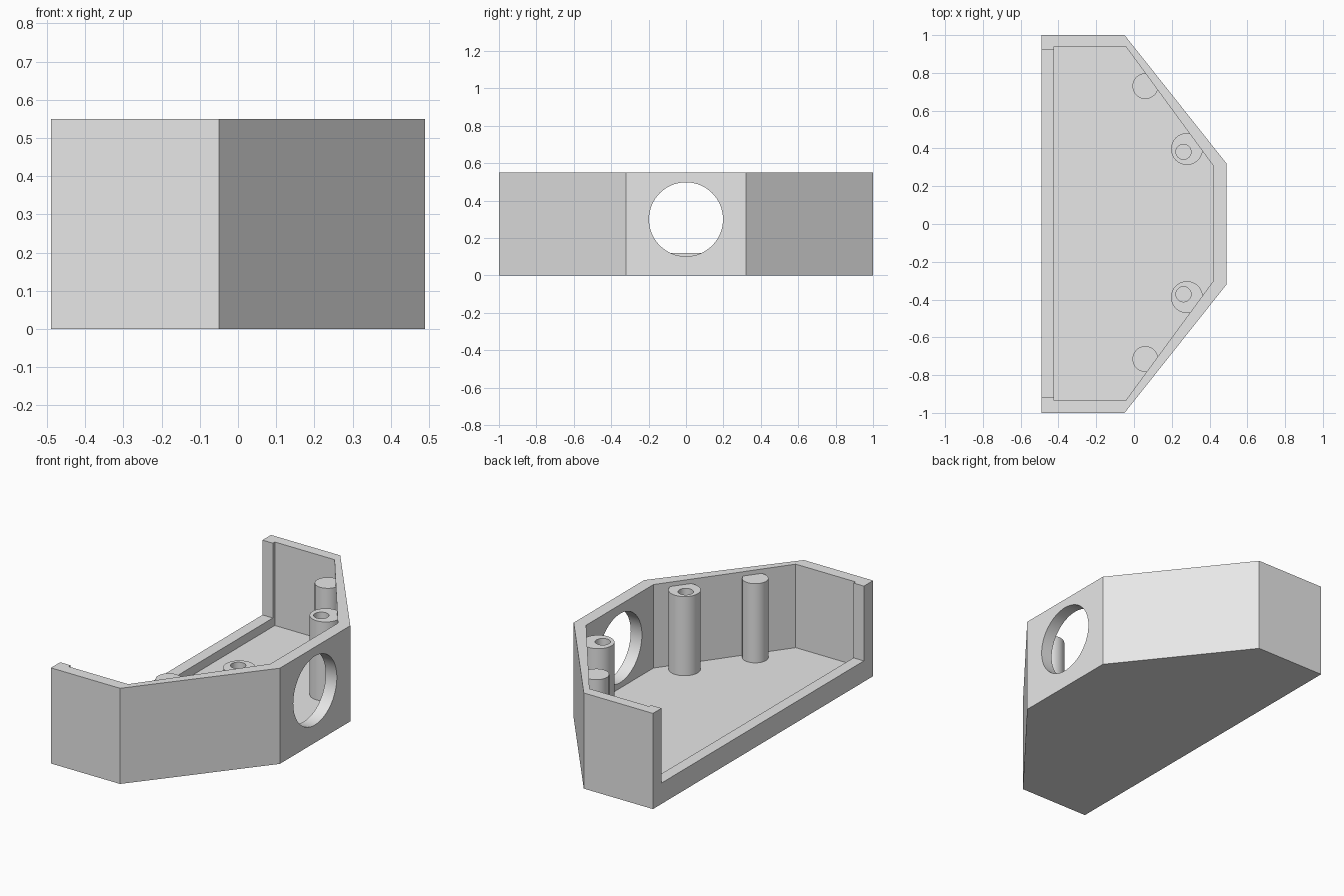
import bpy
import bmesh
from math import pi
from mathutils import Matrix, Vector

cube = bpy.data.objects.get("Cube")
if cube:
    bpy.data.objects.remove(cube, do_unlink=True)

HEIGHT, FLOOR, LIP, POST_TOP = 0.55, 0.07, 0.12, 0.525

grey = bpy.data.materials.new("plain grey")
grey.use_nodes = True
grey.diffuse_color = (0.8, 0.8, 0.8, 1)
grey.node_tree.nodes["Principled BSDF"].inputs["Base Color"].default_value = (0.8, 0.8, 0.8, 1)


def finish(name, bm):
    mesh = bpy.data.meshes.new(name)
    bmesh.ops.recalc_face_normals(bm, faces=bm.faces)
    bm.to_mesh(mesh)
    bm.free()
    mesh.materials.append(grey)
    obj = bpy.data.objects.new(name, mesh)
    bpy.context.collection.objects.link(obj)
    return obj


def prism(name, outline, bottom, top):
    bm = bmesh.new()
    face = bm.faces.new([bm.verts.new((x, y, bottom)) for x, y in outline])
    side = bmesh.ops.extrude_face_region(bm, geom=[face])
    verts = [g for g in side["geom"] if isinstance(g, bmesh.types.BMVert)]
    bmesh.ops.translate(bm, verts=verts, vec=(0, 0, top - bottom))
    return finish(name, bm)


def cylinder(name, centre, radius, length, axis="Z"):
    bm = bmesh.new()
    matrix = Matrix.Translation(Vector(centre))
    if axis == "X":
        matrix = matrix @ Matrix.Rotation(pi / 2, 4, "Y")
    bmesh.ops.create_cone(bm, cap_ends=True, segments=64, radius1=radius,
                          radius2=radius, depth=length, matrix=matrix)
    return finish(name, bm)


def post(name, x, y, radius):
    # the foot sinks a little into the floor
    foot = FLOOR - 0.03
    return cylinder(name, (x, y, (foot + POST_TOP) / 2), radius, POST_TOP - foot)


def cut(obj, cutter):
    cutter.hide_render = True
    mod = obj.modifiers.new("cut", "BOOLEAN")
    mod.operation = "DIFFERENCE"
    mod.solver = "EXACT"
    mod.object = cutter
    bpy.context.view_layer.objects.active = obj
    bpy.ops.object.modifier_apply(modifier=mod.name)
    bpy.data.objects.remove(cutter, do_unlink=True)


def mirrored(half, shift=0.0):
    # complete an outline given on its -y half
    full = half + [(x, -y) for x, y in reversed(half)]
    return [(x, y + shift) for x, y in full]


# tray body with its cavity, open back and round side window
shell = prism("tray_shell", mirrored([(-0.49, -1), (-0.05, -1), (0.49, -0.32)]), 0, HEIGHT)
cut(shell, prism("cavity_cutter",
                 mirrored([(-0.424, -0.937), (-0.044, -0.937), (0.419, -0.306)], 0.003),
                 FLOOR, HEIGHT + 0.1))
cut(shell, prism("opening_cutter", mirrored([(-0.6, -0.919), (-0.4, -0.919)], 0.003),
                 LIP, HEIGHT + 0.1))
cut(shell, cylinder("window_cutter", (0.45, 0, 0.3), 0.198, 0.3, "X"))

# screw posts with blind holes, and plain support posts
parts = [shell]
for side, big_y, hole_y, small_y in (("back", 0.397, 0.382, 0.73),
                                     ("front", -0.387, -0.372, -0.715)):
    screw = post(side + "_screw_post", 0.28, big_y, 0.084)
    cut(screw, cylinder("screw_hole_cutter", (0.262, hole_y, POST_TOP), 0.04, 0.6))
    parts += [screw, post(side + "_support_post", 0.06, small_y, 0.068)]

# smooth round walls, keep corners sharp
bpy.ops.object.select_all(action="DESELECT")
for part in parts:
    part.select_set(True)
bpy.context.view_layer.objects.active = shell
bpy.ops.object.shade_smooth_by_angle(angle=pi / 6)
